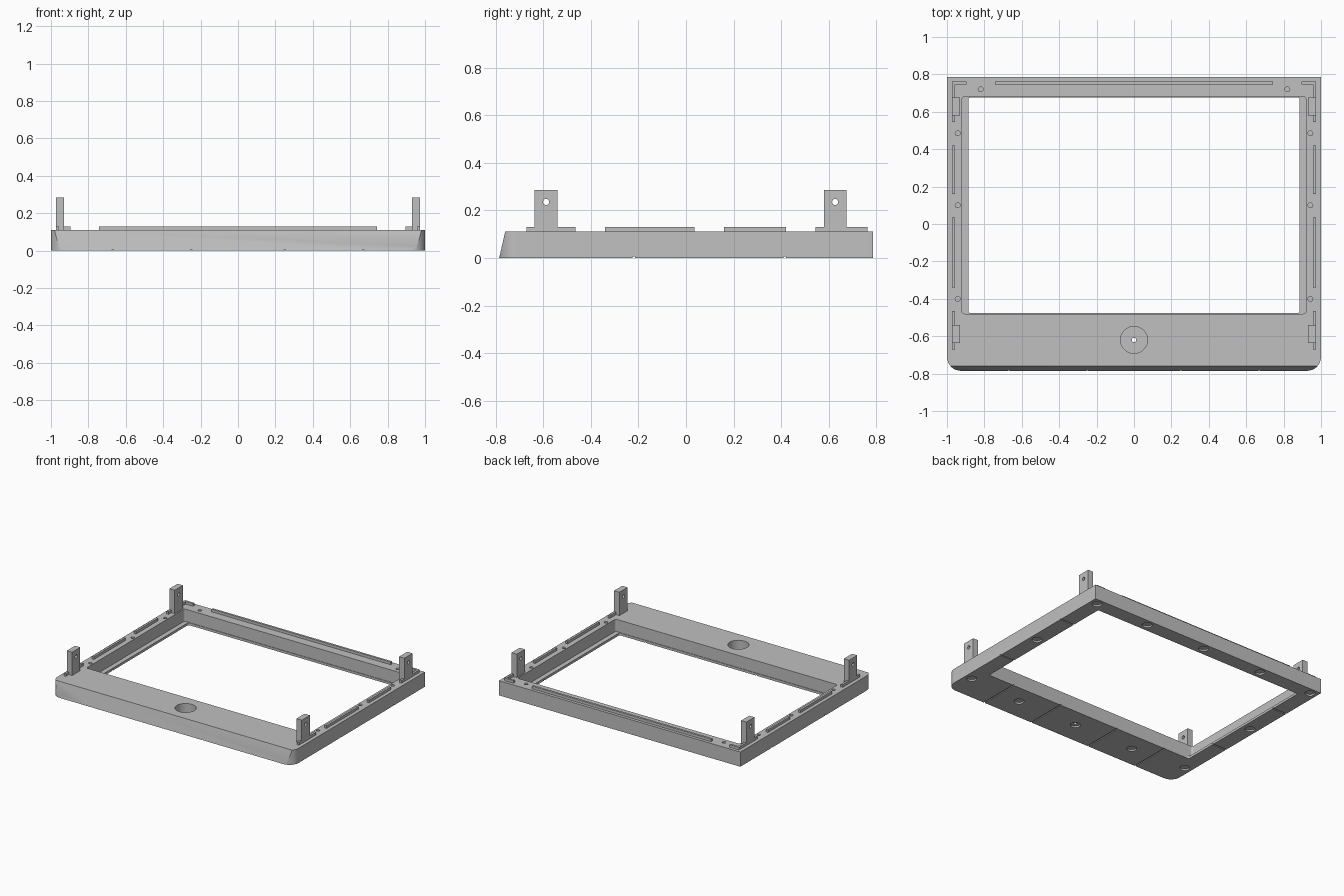
import bpy, bmesh, math
from mathutils import Vector

if "Cube" in bpy.data.objects:
    bpy.data.objects.remove(bpy.data.objects["Cube"], do_unlink=True)

grey = bpy.data.materials.new("plain grey")
grey.use_nodes = True
COLOUR = (0.53, 0.53, 0.53, 1)
grey.diffuse_color = COLOUR
grey.node_tree.nodes["Principled BSDF"].inputs["Base Color"].default_value = COLOUR

TOP = 0.11


def add_prism(bm, points, z0, z1):
    """Extrude an outline upwards from z0 to z1."""
    face = bm.faces.new([bm.verts.new((x, y, z0)) for x, y in points])
    new = bmesh.ops.extrude_face_region(bm, geom=[face])["geom"]
    bmesh.ops.translate(bm, vec=(0, 0, z1 - z0),
                        verts=[v for v in new if isinstance(v, bmesh.types.BMVert)])


def rounded(x0, x1, y0, y1, r_front, r_back, steps=8):
    """Rectangle outline with separate front and back corner radii."""
    pts = []
    for x, y, sx, sy, r, start in ((x1, y1, -1, -1, r_back, 0), (x0, y1, 1, -1, r_back, 90),
                                   (x0, y0, 1, 1, r_front, 180), (x1, y0, -1, 1, r_front, 270)):
        if r == 0:
            pts.append((x, y))
            continue
        for i in range(steps + 1):
            a = math.radians(start + 90 * i / steps)
            pts.append((x + sx * r + r * math.cos(a), y + sy * r + r * math.sin(a)))
    return pts


def disc(x, y, r, n=24):
    return [(x + r * math.cos(math.tau * i / n), y + r * math.sin(math.tau * i / n))
            for i in range(n)]


def box(x0, x1, y0, y1):
    return rounded(x0, x1, y0, y1, 0, 0)


def make(name, prisms):
    """Object made of several (outline, bottom, top) prisms."""
    bm = bmesh.new()
    for outline, z0, z1 in prisms:
        add_prism(bm, outline, z0, z1)
    bmesh.ops.recalc_face_normals(bm, faces=bm.faces)
    mesh = bpy.data.meshes.new(name)
    bm.to_mesh(mesh)
    bm.free()
    mesh.materials.append(grey)
    obj = bpy.data.objects.new(name, mesh)
    bpy.context.collection.objects.link(obj)
    return obj


def cut(obj, cutter):
    """Subtract a cutter, keep the result and remove the cutter."""
    cutter.hide_render = True
    mod = obj.modifiers.new("cut", 'BOOLEAN')
    mod.operation, mod.solver, mod.object = 'DIFFERENCE', 'EXACT', cutter
    bpy.context.view_layer.update()
    result = bpy.data.meshes.new_from_object(
        obj.evaluated_get(bpy.context.evaluated_depsgraph_get()))
    obj.modifiers.clear()
    obj.data = result
    bpy.data.objects.remove(cutter, do_unlink=True)


def smooth(obj):
    bpy.ops.object.select_all(action='DESELECT')
    obj.select_set(True)
    bpy.context.view_layer.objects.active = obj
    bpy.ops.object.shade_smooth_by_angle(angle=math.radians(30))


# Bezel frame: rounded front corners, front face sliced at a slope
frame = make("bezel_frame", [(rounded(-1, 1, -0.785, 0.785, 0.075, 0), 0, TOP)])
bm = bmesh.new()
bm.from_mesh(frame.data)
bmesh.ops.bisect_plane(bm, geom=bm.verts[:] + bm.edges[:] + bm.faces[:],
                       plane_co=Vector((0, -0.785, 0)),
                       plane_no=Vector((0, -TOP, 0.025)), clear_outer=True)
bmesh.ops.holes_fill(bm, edges=[e for e in bm.edges if e.is_boundary])
bmesh.ops.recalc_face_normals(bm, faces=bm.faces)
bm.to_mesh(frame.data)
bm.free()

# Screen opening with a thin retaining lip at the bottom
cut(frame, make("screen_pocket", [(rounded(-0.92, 0.92, -0.48, 0.68, 0.015, 0.015), 0.018, 0.2)]))
cut(frame, make("screen_window", [(rounded(-0.885, 0.885, -0.476, 0.676, 0.012, 0.012), -0.1, 0.1)]))

# Round button well, stepped, with two slots and a centre pinhole
KNOB_Y = -0.62
cut(frame, make("button_well", [(disc(0, KNOB_Y, 0.072, 40), 0.04, 0.2)]))
cut(frame, make("button_step", [(disc(0, KNOB_Y, 0.06, 40), 0.032, 0.1)]))
cut(frame, make("button_slots", [(box(x - 0.008, x + 0.008, KNOB_Y - 0.035, KNOB_Y + 0.035), 0.024, 0.1)
                                 for x in (-0.04, 0.04)]))
cut(frame, make("button_pinhole", [(disc(0, KNOB_Y, 0.012, 12), -0.1, 0.1)]))

# Screw holes in the top
screws = [(s * 0.943, y) for s in (-1, 1) for y in (0.485, 0.1, -0.4)]
screws += [(-0.82, 0.72), (0.82, 0.72)]
cut(frame, make("screw_holes", [(disc(x, y, 0.013, 16), 0.05, 0.2) for x, y in screws]))

# Shallow round recesses underneath
recesses = [(x, y) for x in (-0.5, 0, 0.5) for y in (KNOB_Y, 0.735)]
recesses += [(s * 0.945, y) for s in (-1, 1) for y in (-0.59, 0.1, 0.735)]
cut(frame, make("under_recesses", [(disc(x, y, 0.034), -0.1, 0.012) for x, y in recesses]))

# Thin grooves across the underside
grooves = [(box(x - 0.005, x + 0.005, -0.9, -0.4), -0.1, 0.006)
           for x in (-0.67, -0.25, 0.25, 0.67)]
for lo, hi in ((-1.1, -0.8), (0.8, 1.1)):
    grooves += [(box(lo, hi, y - 0.005, y + 0.005), -0.1, 0.006) for y in (-0.22, 0.415)]
cut(frame, make("under_grooves", grooves))
smooth(frame)

# Raised locating ridges
SINK, RIDGE = TOP - 0.005, 0.13
make("back_ridge", [(box(-0.743, 0.743, 0.747, 0.763), SINK, RIDGE)])


def side_box(s, inner, outer, y0, y1):
    return box(min(s * inner, s * outer), max(s * inner, s * outer), y0, y1)


for side, s in (("left", 1), ("right", -1)):
    for part, y0, y1 in (("front_corner_ridge", -0.67, -0.465), ("front_side_ridge", -0.34, 0.035),
                         ("back_side_ridge", 0.16, 0.42), ("back_corner_ridge", 0.545, 0.757)):
        make(f"{side}_{part}", [(side_box(s, 0.957, 0.973, y0, y1), SINK, RIDGE)])
    make(f"{side}_back_corner_return", [(side_box(s, 0.895, 0.972, 0.747, 0.763), SINK, RIDGE - 0.0005)])

    # Upright mounting posts with a cross hole
    for end, y in (("front", -0.588), ("back", 0.627)):
        post = make(f"{side}_{end}_post", [(side_box(s, 0.93, 0.9735, y - 0.048, y + 0.048), SINK, 0.285)])
        drill = make("post_drill", [(disc(0, 0, 0.013, 16), -0.1, 0.1)])
        drill.rotation_euler = (0, math.pi / 2, 0)
        drill.location = (s * 0.95, y, 0.235)
        cut(post, drill)
        smooth(post)
